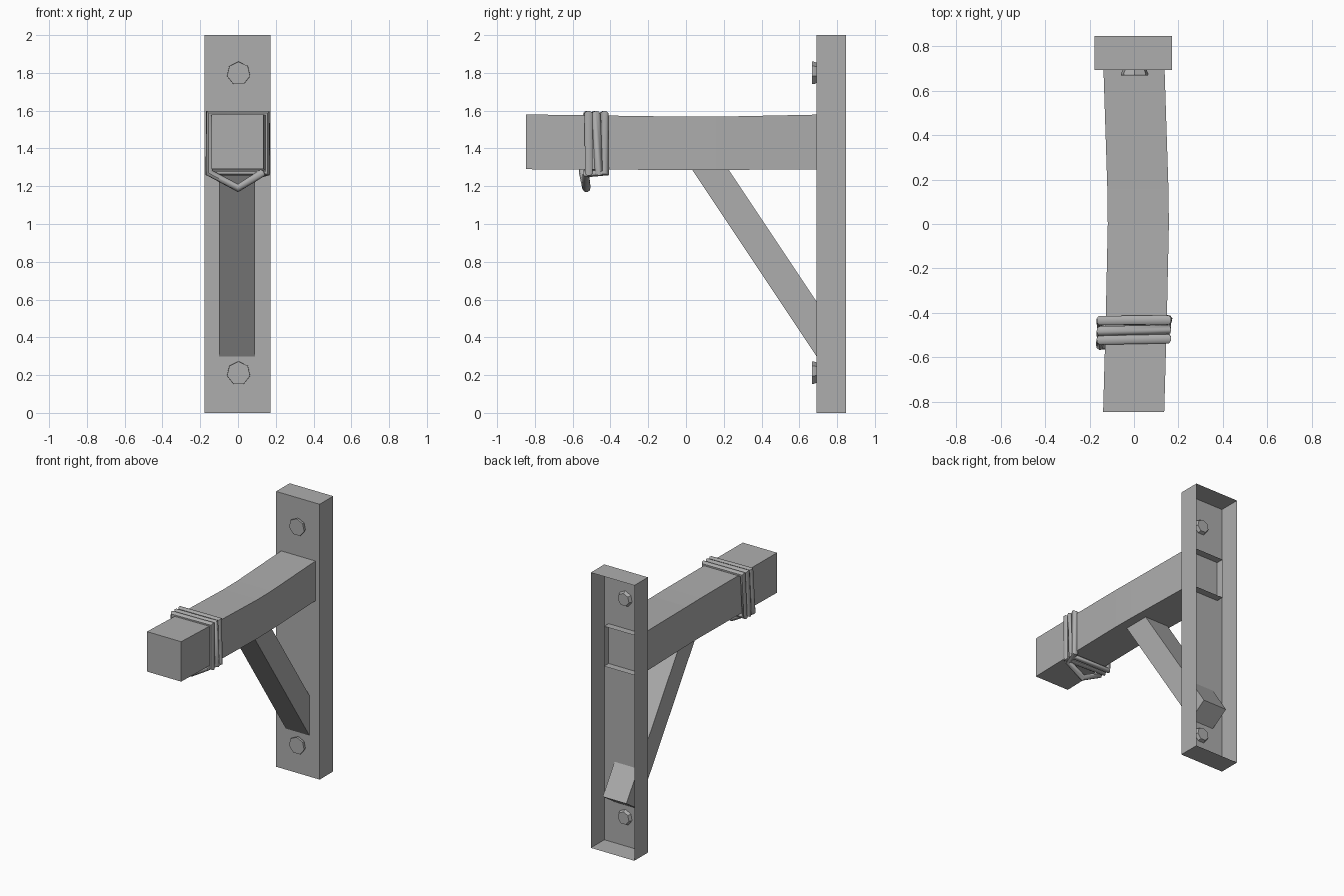
import bpy, bmesh, math
from mathutils import Vector

if "Cube" in bpy.data.objects:
    bpy.data.objects.remove(bpy.data.objects["Cube"])

grey = bpy.data.materials.new("plain grey")
grey.use_nodes = True
colour = (0.42, 0.42, 0.42, 1)
grey.diffuse_color = colour
grey.node_tree.nodes["Principled BSDF"].inputs["Base Color"].default_value = colour


def loft(name, rings, cap_start=True, cap_end=True):
    """Skin a row of matching rings, with optional end caps."""
    bm = bmesh.new()
    rows = [[bm.verts.new(p) for p in ring] for ring in rings]
    n = len(rows[0])
    for a, b in zip(rows, rows[1:]):
        for i in range(n):
            j = (i + 1) % n
            bm.faces.new((a[i], a[j], b[j], b[i]))
    if cap_start:
        bm.faces.new(rows[0][::-1])
    if cap_end:
        bm.faces.new(rows[-1])
    bmesh.ops.recalc_face_normals(bm, faces=bm.faces)
    mesh = bpy.data.meshes.new(name)
    bm.to_mesh(mesh)
    bm.free()
    mesh.materials.append(grey)
    obj = bpy.data.objects.new(name, mesh)
    bpy.context.collection.objects.link(obj)
    return obj


def rect(y, x0, x1, z0, z1):
    return [(x0, y, z0), (x1, y, z0), (x1, y, z1), (x0, y, z1)]


# Wall plate: a shallow box, open towards the wall
PLATE_Y = 0.692
loft("wall_plate", [rect(y, -0.178, 0.172, 0, 2) for y in (PLATE_Y, 0.847)], cap_end=False)

# Beam: slightly bowed sideways and dipped, open where it enters the plate
bow = [(-0.847, 0, 0), (-0.42, 0.012, 0.006), (0.0, 0.021, 0.012),
       (0.16, 0.019, 0.012), (0.745, 0, 0)]
loft("beam", [rect(y, s - 0.139, s + 0.136, 1.29 - d / 3, 1.58 - d) for y, s, d in bow],
     cap_end=False)

# Diagonal brace: square-cut foot pokes through the plate
foot_low, foot_high = Vector((0, 0.692, 0.298)), Vector((0, 0.827, 0.386))
run = Vector((0, -0.70, 1.05))


def brace_ring(offset):
    ring = []
    for p, xs in ((foot_low, (-0.1, 0.09)), (foot_high, (0.09, -0.1))):
        ring += [p + offset + Vector((x, 0, 0)) for x in xs]
    return ring


loft("brace", [brace_ring(Vector()), brace_ring(run)])

# Bolts: seven-sided heads, flared to the front
def bolt_ring(z, y, r):
    angles = [math.tau * i / 7 + math.pi / 2 for i in range(7)]
    return [(0.003 + r * math.cos(a), y, z + r * math.sin(a)) for a in angles]


for label, z in (("upper", 1.797), ("lower", 0.21)):
    loft(label + "_bolt", [bolt_ring(z, 0.668, 0.062), bolt_ring(z, 0.676, 0.063),
                           bolt_ring(z, 0.715, 0.046)])

# Rope: three turns round the beam, closed by a loop hanging below
LEFT, RIGHT, TOP, BOTTOM = 0.152, -0.153, 1.583, 1.272
corners = [(RIGHT, BOTTOM), (RIGHT, TOP), (LEFT, TOP), (LEFT, BOTTOM)]
turns = [(-0.545, -0.522, -0.516, -0.515), (-0.5, -0.482, -0.476, -0.46),
         (-0.455, -0.434, -0.432, -0.425)]
path = [(0, -0.527, 1.19)]
for turn in turns:
    path += [(x, y, z) for (x, z), y in zip(corners, turn)]
path.append((0.125, -0.53, 1.268))

curve = bpy.data.curves.new("rope", "CURVE")
curve.dimensions = "3D"
curve.bevel_depth = 0.022
curve.bevel_resolution = 2
spline = curve.splines.new("POLY")
spline.points.add(len(path) - 1)
for point, co in zip(spline.points, path):
    point.co = (*co, 1)
spline.use_cyclic_u = True
curve.materials.append(grey)
rope = bpy.data.objects.new("rope", curve)
bpy.context.collection.objects.link(rope)

# Turn the rope into a mesh and round its shading
bpy.ops.object.select_all(action="DESELECT")
rope.select_set(True)
bpy.context.view_layer.objects.active = rope
bpy.ops.object.convert(target="MESH")
bpy.ops.object.shade_smooth_by_angle(angle=math.radians(50))
